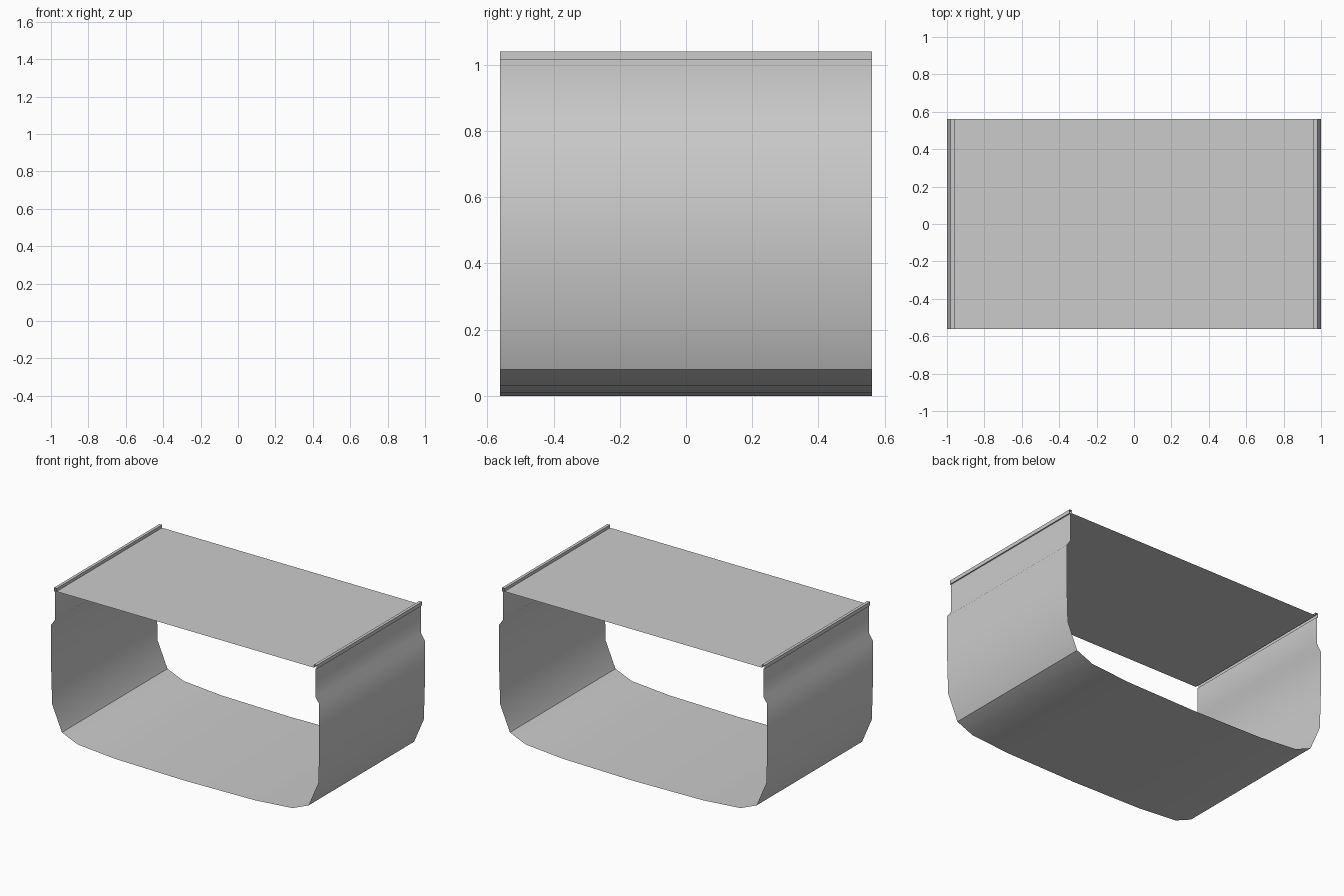
import bpy, bmesh, math

if "Cube" in bpy.data.objects:
    bpy.data.objects.remove(bpy.data.objects["Cube"])

HALF_DEPTH = 0.5625


def sheet(name, profile):
    """Extrude an open x/z profile along y as a thin sheet."""
    bm = bmesh.new()
    rows = [[bm.verts.new((x, y, z)) for x, z in profile]
            for y in (-HALF_DEPTH, HALF_DEPTH)]
    for i in range(len(profile) - 1):
        bm.faces.new((rows[0][i], rows[0][i + 1], rows[1][i + 1], rows[1][i]))
    mesh = bpy.data.meshes.new(name)
    bm.to_mesh(mesh)
    bm.free()
    obj = bpy.data.objects.new(name, mesh)
    bpy.context.collection.objects.link(obj)
    bpy.ops.object.select_all(action='DESELECT')
    obj.select_set(True)
    bpy.context.view_layer.objects.active = obj
    bpy.ops.object.shade_smooth_by_angle(angle=math.radians(44))
    return obj


def mirrored(half):
    """Left half of a profile (ending on x = 0) plus its mirror image."""
    return half + [(-x, z) for x, z in half[-2::-1]]


# Curved shell: stepped walls, rounded corners and a slightly bowed floor
sheet("curved_shell", mirrored([
    (-0.972, 1.015), (-0.972, 0.825), (-1.0, 0.785), (-1.0, 0.48),
    (-0.993, 0.25), (-0.92, 0.08), (-0.80, 0.03), (-0.52, 0.008), (0, 0)]))

# Top panel
sheet("top_panel", [(-0.96, 1.02), (0.96, 1.02)])

# Raised rims along both side edges
rim = [(0.972, 1.015), (0.98, 1.015), (0.98, 1.04), (0.96, 1.04), (0.96, 1.02)]
sheet("right_rim", rim[::-1])
sheet("left_rim", [(-x, z) for x, z in rim])
